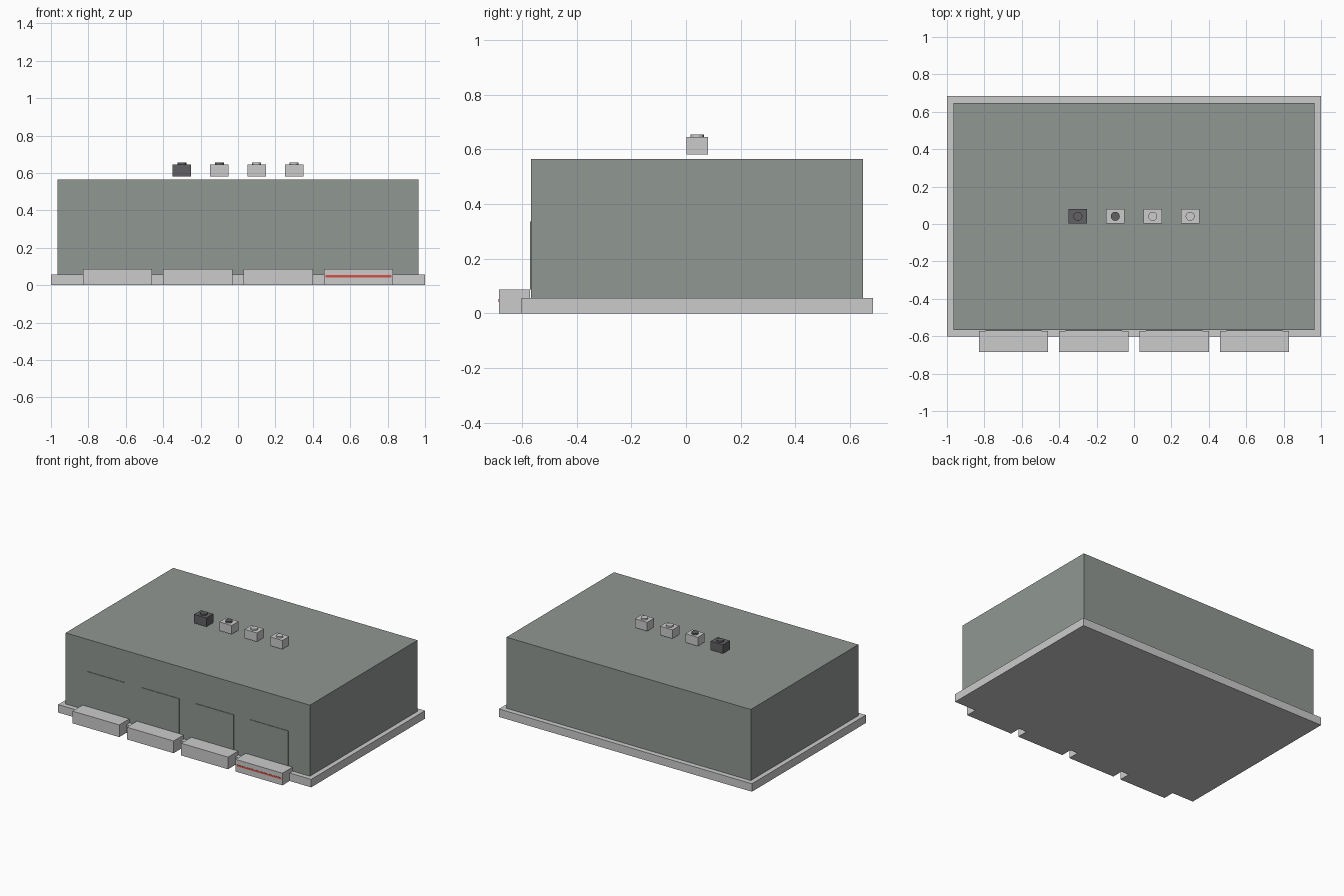
import bpy

if "Cube" in bpy.data.objects:
    bpy.data.objects.remove(bpy.data.objects["Cube"])


def material(name, rgb):
    m = bpy.data.materials.new(name)
    m.diffuse_color = (*rgb, 1)
    m.use_nodes = True
    m.node_tree.nodes["Principled BSDF"].inputs["Base Color"].default_value = m.diffuse_color
    return m


wall_grey = material("wall_grey", (0.28, 0.31, 0.29))
dark_grey = material("dark_grey", (0.12, 0.12, 0.13))
red = material("red", (0.7, 0.08, 0.06))


def box(name, x, y, z, mat=None):
    """Box from (min, max) ranges on each axis."""
    bpy.ops.mesh.primitive_cube_add(
        size=1, location=[(a + b) / 2 for a, b in (x, y, z)])
    o = bpy.context.object
    o.name = name
    o.scale = [b - a for a, b in (x, y, z)]
    bpy.ops.object.transform_apply(location=False, rotation=False)
    if mat:
        o.data.materials.append(mat)
    return o


# Foundation slab and main hall
box("foundation", (-1, 1), (-0.602, 0.684), (0, 0.057))
box("hall", (-0.966, 0.966), (-0.567, 0.648), (0.057, 0.565), wall_grey)

# Loading docks with roller doors above them
for i in range(4):
    cx = (i - 1.5) * 0.43
    box(f"loading_dock_{i + 1}", (cx - 0.185, cx + 0.185), (-0.684, -0.571), (0, 0.087))
    box(f"dock_door_{i + 1}", (cx - 0.15, cx + 0.15), (-0.571, -0.565), (0.087, 0.336), wall_grey)

# Red warning strip on the last dock
box("warning_strip", (0.468, 0.822), (-0.6855, -0.683), (0.041, 0.053), red)

# Rooftop ventilation units with round fan caps
for i in range(4):
    cx = (i - 1.5) * 0.2
    box(f"vent_unit_{i + 1}", (cx - 0.049, cx + 0.049), (0.002, 0.08), (0.582, 0.645),
        dark_grey if i == 0 else None)
    bpy.ops.mesh.primitive_cylinder_add(
        vertices=16, radius=0.024, depth=0.014, location=(cx, 0.041, 0.648))
    fan = bpy.context.object
    fan.name = f"vent_fan_{i + 1}"
    if i < 2:
        fan.data.materials.append(dark_grey)
    bpy.ops.object.shade_smooth_by_angle()
